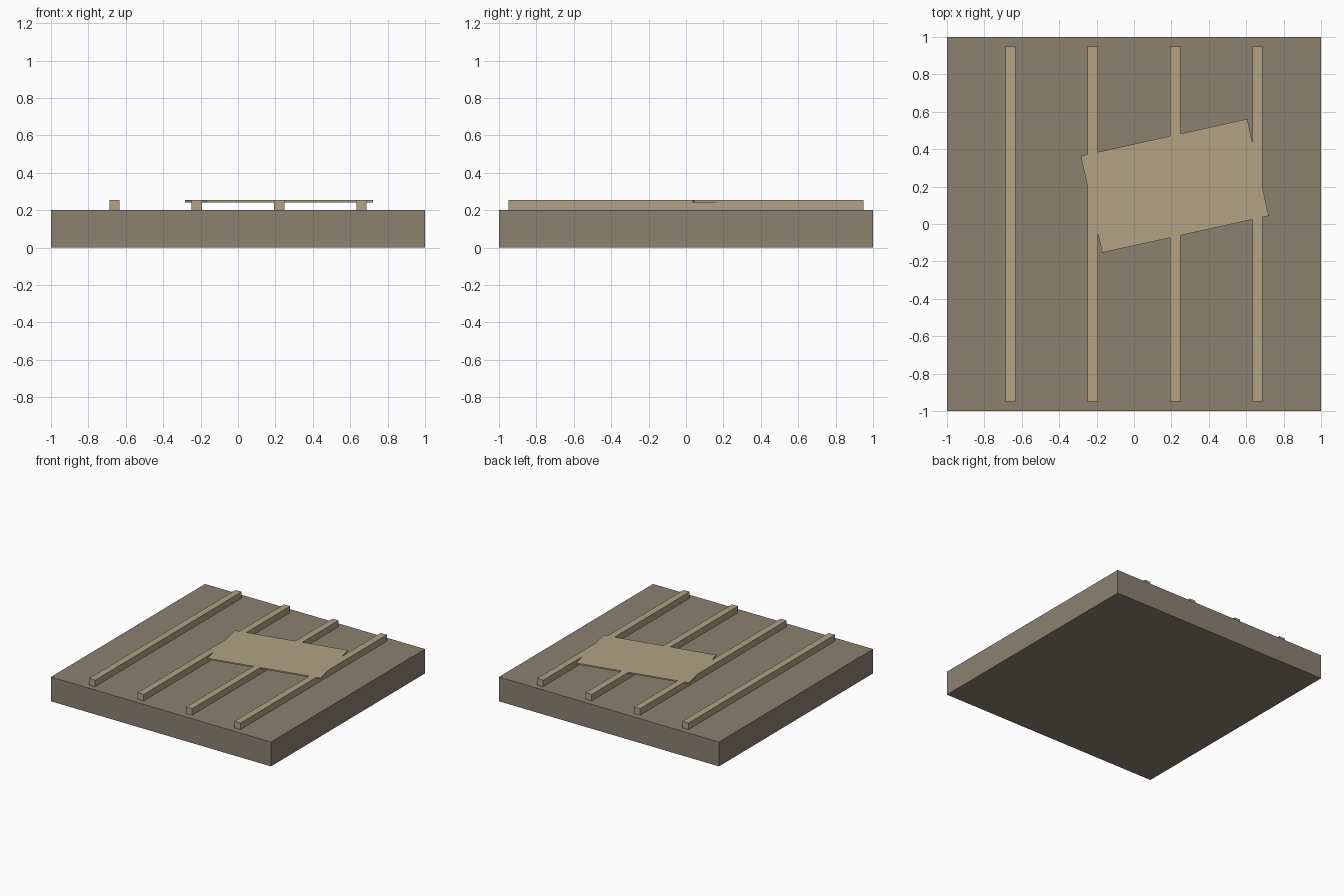
import bpy
from math import radians

default = bpy.data.objects.get("Cube")
if default:
    bpy.data.objects.remove(default, do_unlink=True)


def to_linear(c):
    c /= 255
    return c / 12.92 if c <= 0.04045 else ((c + 0.055) / 1.055) ** 2.4


def make_material(name, rgb):
    colour = [to_linear(c) for c in rgb] + [1.0]
    mat = bpy.data.materials.new(name)
    mat.use_nodes = True
    mat.diffuse_color = colour
    mat.node_tree.nodes["Principled BSDF"].inputs["Base Color"].default_value = colour
    return mat


def box(name, centre, size, mat, turn=0.0):
    bpy.ops.mesh.primitive_cube_add(size=1, location=centre, rotation=(0, 0, radians(turn)))
    obj = bpy.context.object
    obj.name = name
    obj.scale = size
    bpy.ops.object.transform_apply(location=False, rotation=False, scale=True)
    obj.data.materials.append(mat)
    return obj


dark_wood = make_material("dull brown", (139, 130, 112))
light_wood = make_material("light tan", (178, 162, 132))

BASE_TOP = 0.2
STRIP_TOP = 0.253
PLATE_THICKNESS = 0.011

# Square slab
box("base_slab", (0, 0, BASE_TOP / 2), (2, 2, BASE_TOP), dark_wood)

# Four evenly spaced battens lying on the slab
height = STRIP_TOP - BASE_TOP
for i in range(4):
    x = (i - 1.5) * 0.44
    box(f"batten_{i + 1}", (x, 0, BASE_TOP + height / 2), (0.055, 1.9, height), light_wood)

# Thin turned sheet, flush with the batten tops
box("loose_sheet", (0.218, 0.204, STRIP_TOP - PLATE_THICKNESS / 2),
    (0.912, 0.531, PLATE_THICKNESS), light_wood, turn=12.5)
